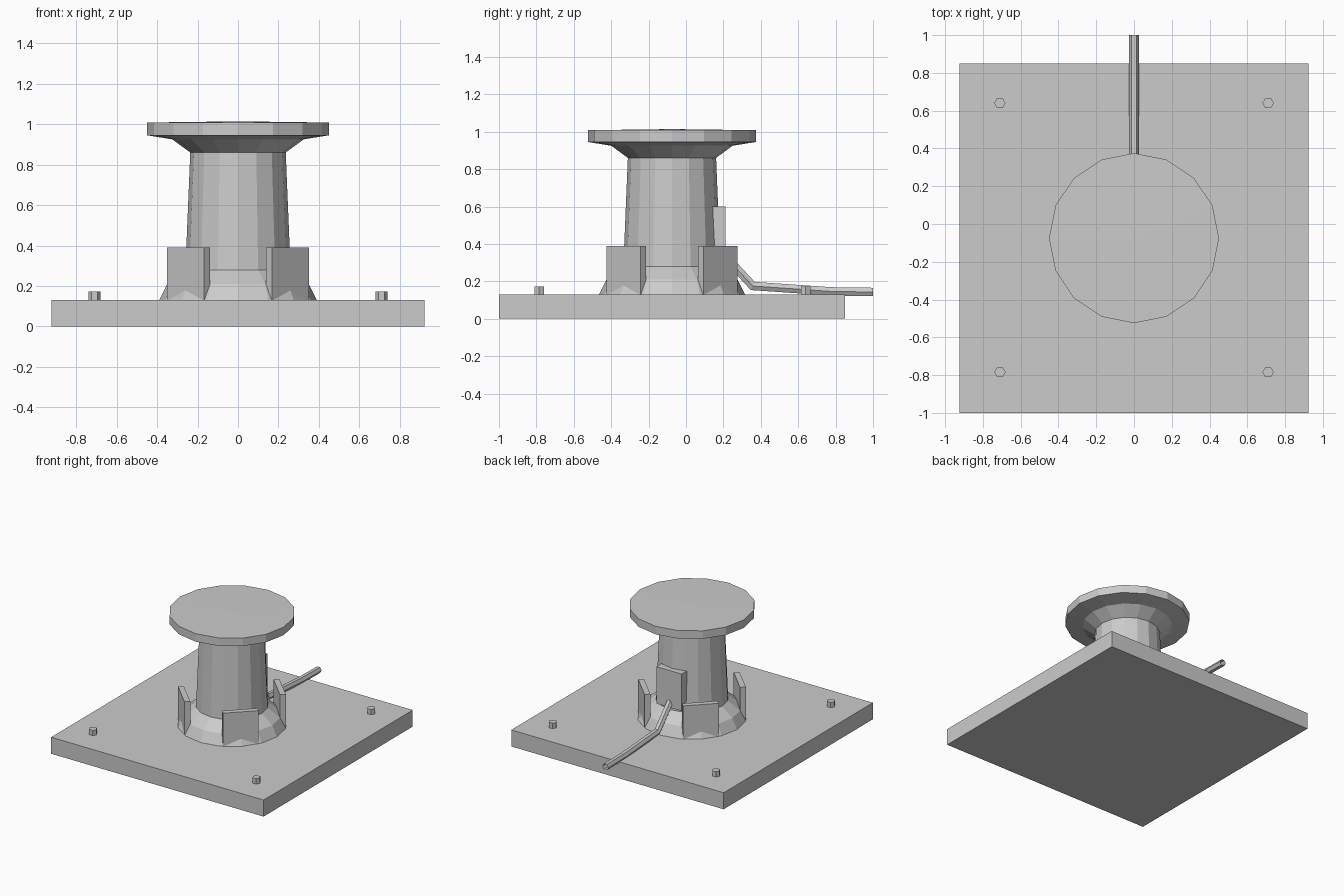
import bpy, bmesh, math
from mathutils import Matrix, Vector

if "Cube" in bpy.data.objects:
    bpy.data.objects.remove(bpy.data.objects["Cube"])

CY = -0.075  # shared centre line of plate and column


def finish(name, bm):
    bmesh.ops.recalc_face_normals(bm, faces=bm.faces)
    me = bpy.data.meshes.new(name)
    bm.to_mesh(me)
    bm.free()
    ob = bpy.data.objects.new(name, me)
    bpy.context.collection.objects.link(ob)
    return ob


def box(name, size, centre, angle=0.0):
    bm = bmesh.new()
    mat = (Matrix.Translation(centre) @ Matrix.Rotation(angle, 4, 'Z')
           @ Matrix.Diagonal((*size, 1)))
    bmesh.ops.create_cube(bm, size=1, matrix=mat)
    return finish(name, bm)


def lathe(name, profile, sides, x=0.0, y=CY):
    bm = bmesh.new()
    rings = []
    for r, z in profile:
        n = sides if r > 0 else 1
        rings.append([bm.verts.new((x + r * math.cos(math.tau * i / sides),
                                    y + r * math.sin(math.tau * i / sides), z))
                      for i in range(n)])
    for a, b in zip(rings, rings[1:]):
        for i in range(sides):
            j = (i + 1) % sides
            quad = [a[i % len(a)], a[j % len(a)], b[j % len(b)], b[i % len(b)]]
            bm.faces.new(list(dict.fromkeys(quad)))
    return finish(name, bm)


def tube(name, path, radius, sides):
    # path is a list of (y, z) points in the x = 0 plane, rings are mitred
    bm = bmesh.new()
    pts = [Vector((0, y, z)) for y, z in path]
    rings = []
    for k, p in enumerate(pts):
        d0 = (p - pts[k - 1]).normalized() if k else None
        d1 = (pts[k + 1] - p).normalized() if k < len(pts) - 1 else None
        d = ((d0 or d1) + (d1 or d0)).normalized()
        up = Vector((0, -d.z, d.y)) / d.dot(d0 or d1)
        rings.append([bm.verts.new(p + Vector((1, 0, 0)) * radius * math.cos(t) + up * radius * math.sin(t))
                      for t in (math.tau * i / sides for i in range(sides))])
    for a, b in zip(rings, rings[1:]):
        for i in range(sides):
            j = (i + 1) % sides
            bm.faces.new((a[i], a[j], b[j], b[i]))
    return finish(name, bm)


# square base plate
box("base_plate", (1.845, 1.85, 0.13), (0, CY, 0.065))

# column with flared foot, flared neck and round cap
lathe("column", [(0.39, 0.13), (0.35, 0.21), (0.26, 0.28), (0.236, 0.86),
                 (0.325, 0.925), (0.45, 0.945), (0.45, 1.008), (0, 1.014)], 16)

# four plates standing round the foot
for i in range(4):
    a = math.radians(45 + 90 * i)
    r = 0.345
    box(f"foot_panel_{i + 1}", (0.042, 0.258, 0.26),
        (r * math.cos(a), CY + r * math.sin(a), 0.26), a)

# junction box on the back and the cable leaving it
box("junction_box", (0.22, 0.07, 0.29), (0, 0.176, 0.455))
tube("cable", [(0.19, 0.355), (0.357, 0.175), (0.78, 0.146), (1.0, 0.143)], 0.026, 6)

# hexagonal corner bolts
for x in (-0.71, 0.71):
    for y in (-0.785, 0.64):
        lathe("corner_bolt", [(0.03, 0.12), (0.03, 0.172), (0, 0.172)], 6, x, y)
